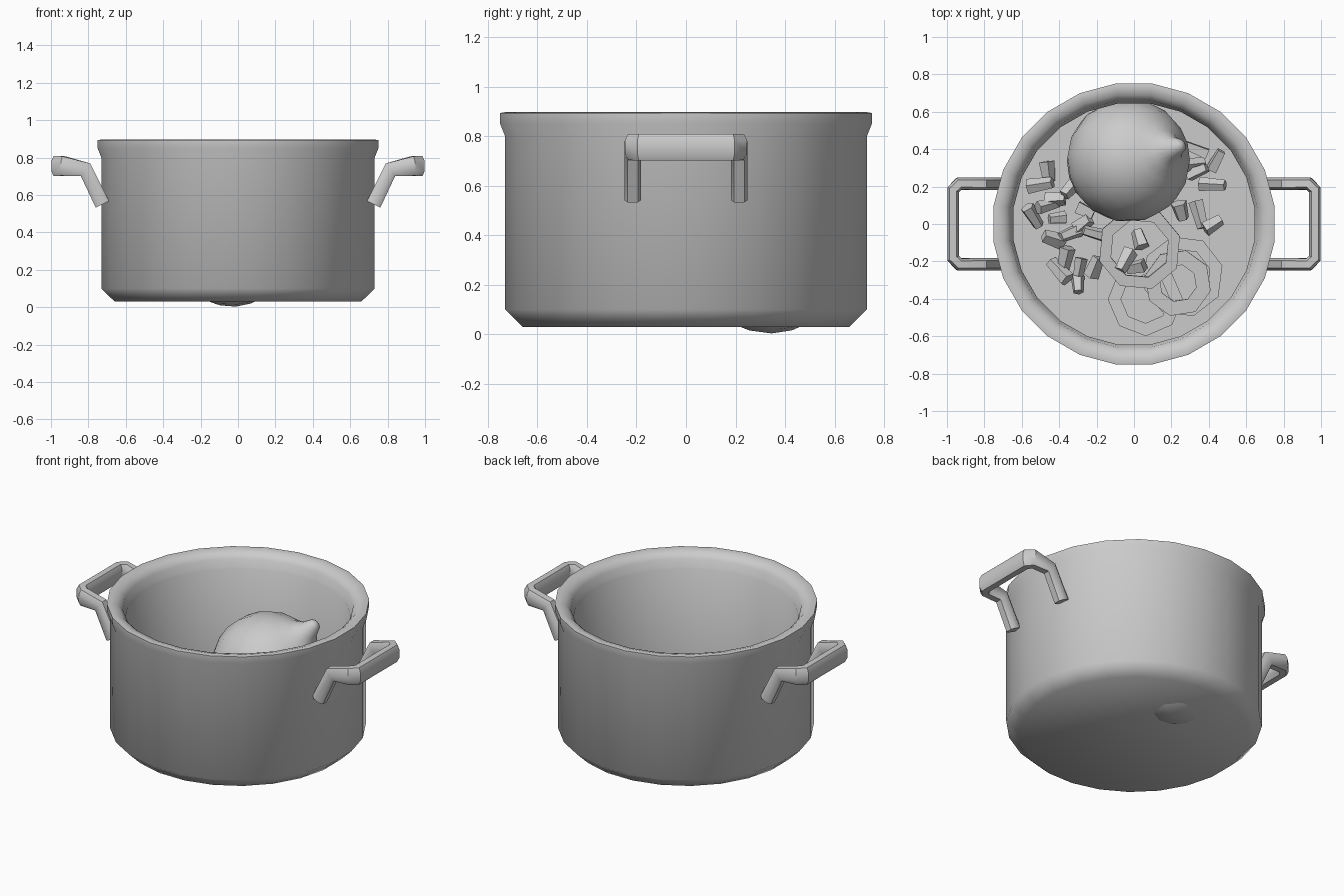
import bpy, bmesh, math, random
from mathutils import Vector, Matrix

if "Cube" in bpy.data.objects:
    bpy.data.objects.remove(bpy.data.objects["Cube"])

random.seed(4)
FLOOR = 0.07


def finish(name, bm, smooth=None):
    bmesh.ops.remove_doubles(bm, verts=bm.verts[:], dist=1e-5)
    bmesh.ops.recalc_face_normals(bm, faces=bm.faces[:])
    me = bpy.data.meshes.new(name)
    bm.to_mesh(me)
    bm.free()
    if smooth is not None:
        me.shade_smooth()
        me.set_sharp_from_angle(angle=math.radians(smooth))
    ob = bpy.data.objects.new(name, me)
    bpy.context.collection.objects.link(ob)
    return ob


def loft(bm, rings, closed=False, caps=False):
    """Bridge equal-length rings of points with quads."""
    vr = [[bm.verts.new(p) for p in r] for r in rings]
    n = len(vr[0])
    pairs = list(zip(vr, vr[1:])) + ([(vr[-1], vr[0])] if closed else [])
    for a, b in pairs:
        for i in range(n):
            j = (i + 1) % n
            bm.faces.new((a[i], a[j], b[j], b[i]))
    if caps:
        bm.faces.new(vr[0][::-1])
        bm.faces.new(vr[-1])


def circle(r, z, n, turn=0.0):
    return [Vector((r * math.cos(math.tau * i / n + turn),
                    r * math.sin(math.tau * i / n + turn), z)) for i in range(n)]


# Pot: outer wall, rolled rim, inner wall and floor in one lathed shell
profile = [(0.665, 0.03), (0.737, 0.10), (0.737, 0.80), (0.757, 0.85), (0.757, 0.893),
           (0.735, 0.897), (0.695, 0.885), (0.665, 0.855), (0.657, 0.81),
           (0.65, 0.80), (0.65, FLOOR)]
bm = bmesh.new()
loft(bm, [circle(r, z, 24, math.pi / 24) for r, z in profile], caps=True)
finish("pot", bm, 50)

# Handles: chamfered bar swept along a bent path, mirrored to the other side
half = [((0.725, 0.215, 0.55), 0.040), ((0.815, 0.215, 0.735), 0.042),
        ((0.935, 0.215, 0.755), 0.052), ((0.967, 0.183, 0.755), 0.054)]
path = [(Vector(p), h) for p, h in half]
path += [(Vector((p.x, -p.y, p.z)), h) for p, h in reversed(path)]
section = [(1, .5), (.6, 1), (-.6, 1), (-1, .5), (-1, -.5), (-.6, -1), (.6, -1), (1, -.5)]
for side, name in ((1, "right_handle"), (-1, "left_handle")):
    rings = []
    for i, (p, h) in enumerate(path):
        a = path[max(i - 1, 0)][0]
        b = path[min(i + 1, len(path) - 1)][0]
        d = ((p - a).normalized() + (b - p).normalized()).normalized()
        w = Vector((-d.y, d.x, 0)).normalized()
        up = d.cross(w).normalized()
        ring = [p + w * (0.034 * u) + up * (h * v) for u, v in section]
        rings.append([Vector((q.x * side, q.y, q.z)) for q in ring])
    bm = bmesh.new()
    loft(bm, rings, caps=True)
    finish(name, bm, 40)

# Whole onion: lathed bulb with a pointed neck, lying tilted in the pot
bulb = [(0.33 * math.sin(t), -0.33 * math.cos(t))
        for t in [math.pi * k / 12 for k in range(1, 11)]]
bulb = [(0.03, -0.335)] + bulb + [(0.105, 0.325), (0.06, 0.375), (0.035, 0.435), (0.012, 0.45)]
bm = bmesh.new()
loft(bm, [circle(r, z, 16) for r, z in bulb], caps=True)
tilt = Vector((0.64, 0.18, 0.74)).to_track_quat('Z', 'Y').to_matrix().to_4x4()
bmesh.ops.transform(bm, matrix=Matrix.Translation((-0.03, 0.34, 0.333)) @ tilt, verts=bm.verts[:])
finish("whole_onion", bm, 50)

# Onion slices: thin octagonal rings (x, y, z, outer, inner radius, tilt)
slices = [(0.03, -0.13, 0.16, 0.225, 0.16, 0.10), (0.235, -0.315, 0.11, 0.18, 0.10, 0.05),
          (0.06, -0.40, FLOOR, 0.20, 0.13, 0.0), (0.26, -0.28, FLOOR, 0.22, 0.15, 0.0)]
for k, (x, y, z, ro, ri, lean) in enumerate(slices):
    bm = bmesh.new()
    turn = 0.3 + 0.25 * k
    loft(bm, [circle(ro, 0, 8, turn), circle(ro, 0.025, 8, turn),
              circle(ri, 0.025, 8, turn), circle(ri, 0, 8, turn)], closed=True)
    place = Matrix.Translation((x, y, z)) @ Matrix.Rotation(lean, 4, 'X')
    bmesh.ops.transform(bm, matrix=place, verts=bm.verts[:])
    finish(f"onion_slice_{k + 1}", bm)

# Chopped pieces: tapered five-sided chunks heaped on the floor
spots = [(-.46, .28), (-.50, .21), (-.42, .13), (-.34, .19), (-.54, .04), (-.41, .03),
         (-.34, -.05), (-.43, -.08), (-.26, .07), (-.21, -.05), (-.27, 0), (-.37, -.19),
         (-.40, -.25), (-.30, -.32), (-.21, -.23), (-.29, -.23), (-.46, .10), (.44, .34),
         (.42, .21), (.34, .28), (.35, .05), (.42, 0), (.31, .32), (.25, .07), (.33, .40),
         (-.05, -.20), (.03, -.08), (.01, -.23)]
bm = bmesh.new()
for x, y in spots:
    part = bmesh.new()
    n = random.choice((4, 5))
    length = random.uniform(0.09, 0.15)
    r = random.uniform(0.034, 0.046)
    turn = random.uniform(0, math.tau)
    loft(part, [circle(r, -length / 2, n, turn), circle(r * 0.75, length / 2, n, turn)], caps=True)
    place = (Matrix.Translation((x, y, FLOOR + random.uniform(0.025, 0.09)))
             @ Matrix.Rotation(random.uniform(0, math.tau), 4, 'Z')
             @ Matrix.Rotation(math.pi / 2 + random.uniform(-0.5, 0.5), 4, 'X'))
    bmesh.ops.transform(part, matrix=place, verts=part.verts[:])
    low = min(v.co.z for v in part.verts)
    lift = max(0, FLOOR - 0.005 - low)
    tmp = bpy.data.meshes.new("chunk")
    bmesh.ops.translate(part, vec=(0, 0, lift), verts=part.verts[:])
    part.to_mesh(tmp)
    part.free()
    bm.from_mesh(tmp)
    bpy.data.meshes.remove(tmp)
finish("chopped_pieces", bm)
